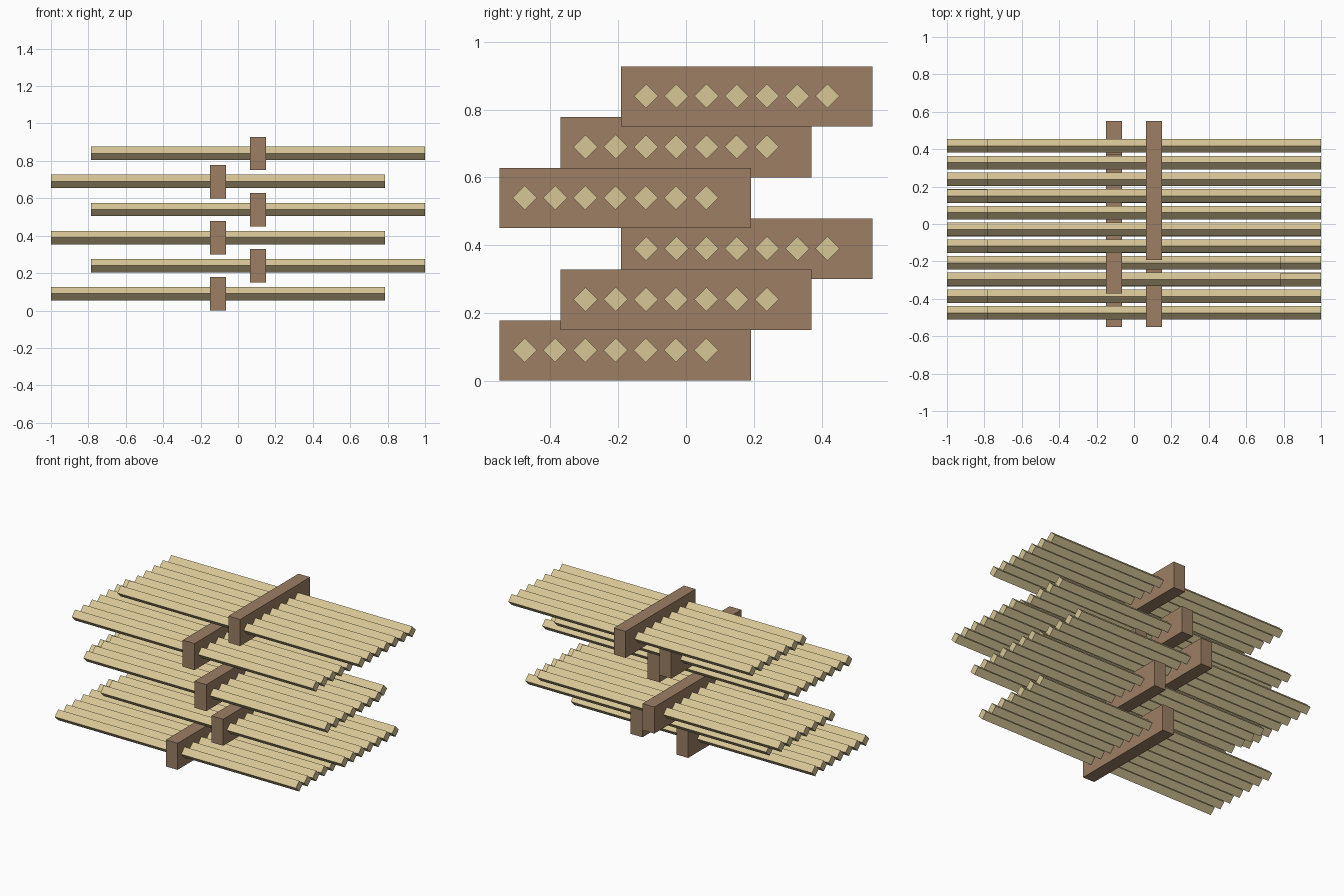
import bpy
import bmesh
from math import pi
from mathutils import Matrix

cube = bpy.data.objects.get("Cube")
if cube:
    bpy.data.objects.remove(cube, do_unlink=True)

TIERS, SLATS = 6, 7
TIER_RISE, SLAT_GAP, BEAM_STEP = 0.15, 0.0892, 0.179
BEAM_SIZE = (0.087, 0.742, 0.178)
SLAT_LENGTH, SLAT_RADIUS = 1.787, 0.036
SIDE_SHIFT = 0.1065


def make_material(name, color):
    mat = bpy.data.materials.new(name)
    mat.use_nodes = True
    mat.diffuse_color = color
    mat.node_tree.nodes["Principled BSDF"].inputs["Base Color"].default_value = color
    return mat


def finish_mesh(name, bm, mat):
    mesh = bpy.data.meshes.new(name)
    bm.to_mesh(mesh)
    bm.free()
    mesh.materials.append(mat)
    return mesh


def place(name, mesh, location):
    obj = bpy.data.objects.new(name, mesh)
    obj.location = location
    bpy.context.scene.collection.objects.link(obj)


dark_wood = make_material("dark wood", (0.335, 0.212, 0.127, 1))
pale_wood = make_material("pale wood", (0.68, 0.565, 0.305, 1))

# Beam: a plain upright plank
bm = bmesh.new()
bmesh.ops.create_cube(bm, size=1, matrix=Matrix.Diagonal((*BEAM_SIZE, 1)))
beam_mesh = finish_mesh("beam", bm, dark_wood)

# Slat: a square bar standing on its edge, lying along x
bm = bmesh.new()
bmesh.ops.create_cone(bm, cap_ends=True, segments=4, radius1=SLAT_RADIUS,
                      radius2=SLAT_RADIUS, depth=SLAT_LENGTH,
                      matrix=Matrix.Rotation(pi / 2, 4, 'Y'))
slat_mesh = finish_mesh("slat", bm, pale_wood)

# Tiers: sides alternate, and the beams step backwards in groups of three
for tier in range(TIERS):
    x = SIDE_SHIFT if tier % 2 else -SIDE_SHIFT
    y = (tier % 3 - 1) * BEAM_STEP
    z = tier * TIER_RISE + BEAM_SIZE[2] / 2
    place(f"beam_{tier + 1}", beam_mesh, (x, y, z))
    for i in range(SLATS):
        slat_y = y - 0.029 + (i - (SLATS - 1) / 2) * SLAT_GAP
        place(f"slat_{tier + 1}_{i + 1}", slat_mesh, (x, slat_y, z + 0.001))
